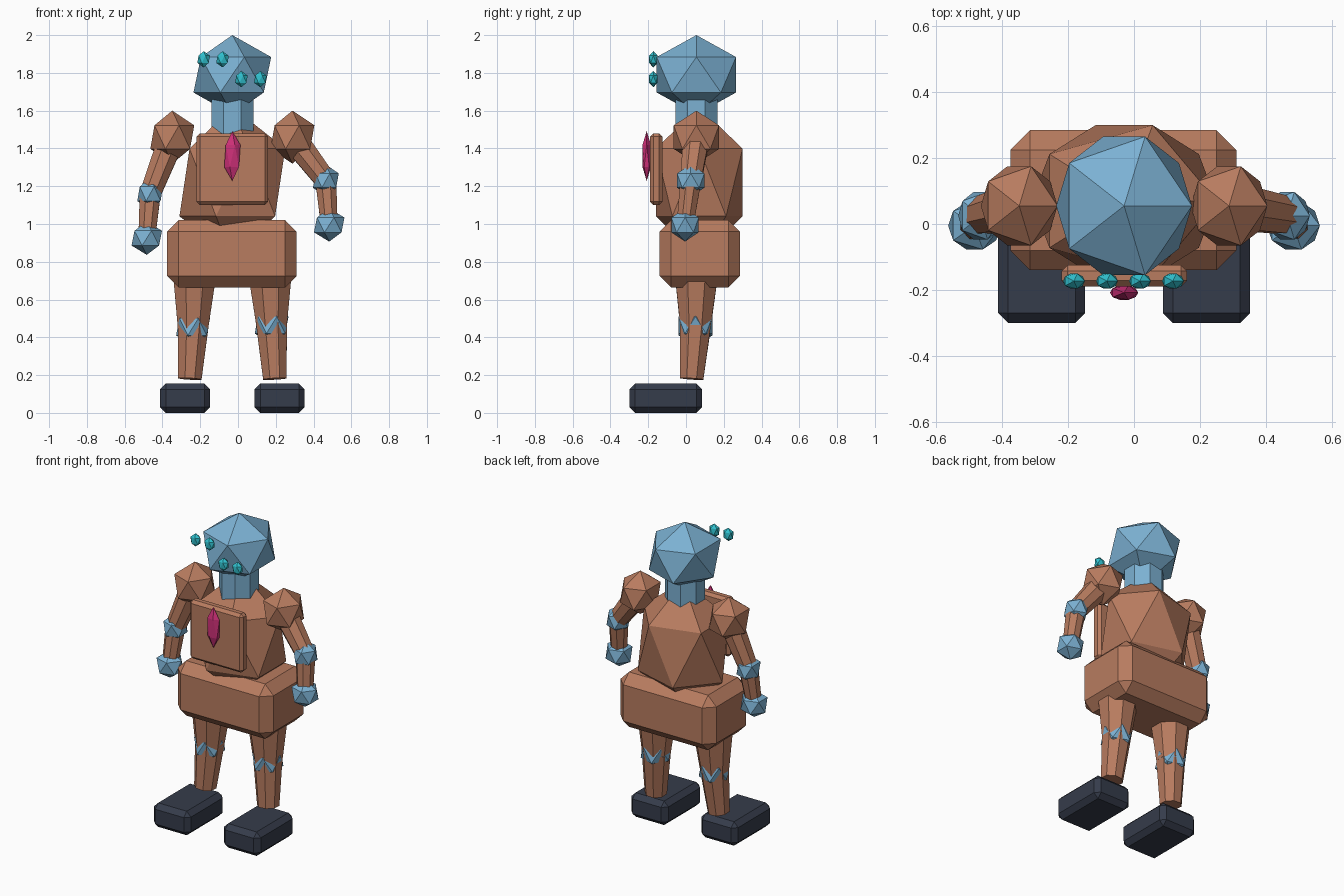
import bpy
import math
from mathutils import Matrix, Vector

if "Cube" in bpy.data.objects:
    bpy.data.objects.remove(bpy.data.objects["Cube"], do_unlink=True)


def material(name, rgb):
    mat = bpy.data.materials.new(name)
    mat.use_nodes = True
    color = (*rgb, 1)
    mat.diffuse_color = color
    mat.node_tree.nodes["Principled BSDF"].inputs["Base Color"].default_value = color
    return mat


CLAY = material("clay brown", (0.48, 0.2, 0.115))
BLUE = material("soft blue", (0.2, 0.44, 0.65))
SLATE = material("dark slate", (0.036, 0.045, 0.07))
PINK = material("gem pink", (0.62, 0.03, 0.19))
CYAN = material("eye cyan", (0.03, 0.53, 0.62))

MID = -0.03   # centre line of the body


def finish(name, mat):
    obj = bpy.context.object
    obj.name = obj.data.name = name
    obj.data.materials.clear()
    obj.data.materials.append(mat)
    return obj


def faceted_ball(name, center, radii, mat):
    """Twenty-sided ball, stretched along each axis."""
    bpy.ops.mesh.primitive_ico_sphere_add(subdivisions=1, radius=1, location=center)
    obj = finish(name, mat)
    obj.data.transform(Matrix.Diagonal((*radii, 1)))
    return obj


def chamfered_box(name, low, high, bevel, mat):
    low, high = Vector(low), Vector(high)
    bpy.ops.mesh.primitive_cube_add(size=1, location=(low + high) / 2)
    obj = finish(name, mat)
    obj.data.transform(Matrix.Diagonal((*(high - low), 1)))
    mod = obj.modifiers.new("chamfer", 'BEVEL')
    mod.width, mod.segments = bevel, 1
    return obj


def limb(name, start, end, r_start, r_end, mat):
    """Eight-sided tapered tube between two points."""
    start, end = Vector(start), Vector(end)
    axis = end - start
    bpy.ops.mesh.primitive_cone_add(vertices=8, radius1=r_start, radius2=r_end,
                                    depth=axis.length, location=(start + end) / 2)
    obj = finish(name, mat)
    turn = Vector((0, 0, -1)).rotation_difference(axis).to_matrix().to_4x4()
    flip = Matrix.Rotation(math.pi, 4, 'X')
    obj.data.transform(turn @ flip @ Matrix.Rotation(math.pi / 8, 4, 'Z'))
    return obj


# Head, neck and torso
faceted_ball("head", (MID, 0.055, 1.79), (0.23, 0.247, 0.21), BLUE)
limb("neck", (MID, 0.055, 1.7), (MID, 0.055, 1.45), 0.12, 0.12, BLUE)
faceted_ball("torso", (MID, 0.07, 1.22), (0.313, 0.27, 0.4), CLAY)
chamfered_box("pelvis", (-0.375, -0.14, 0.665), (0.31, 0.285, 1.02), 0.06, CLAY)

# Chest plate with gem
chamfered_box("chest_plate", (-0.22, -0.19, 1.1), (0.16, -0.125, 1.48), 0.018, CLAY)
faceted_ball("chest_gem", (MID, -0.208, 1.36), (0.048, 0.026, 0.132), PINK)

# Eyes, in two stepped pairs
for i in range(4):
    faceted_ball(f"eye_{i + 1}", (-0.182 + 0.1 * i, -0.173, 1.872 if i < 2 else 1.767),
                 (0.037, 0.027, 0.043), CYAN)

# Arms and legs
for side, s, elbow_z, hand_z, knee_z in (("left", 1, 1.23, 0.995, 0.465),
                                         ("right", -1, 1.16, 0.925, 0.455)):
    shoulder = (MID + s * 0.318, 0.055, 1.46)
    elbow = (MID + s * 0.495 if s > 0 else MID - 0.435, 0.025, elbow_z)
    hand = (MID + s * 0.513 if s > 0 else MID - 0.453, -0.005, hand_z)
    faceted_ball(side + "_shoulder", shoulder, (0.13, 0.141, 0.14), CLAY)
    limb(side + "_upper_arm", shoulder, elbow, 0.076, 0.06, CLAY)
    faceted_ball(side + "_elbow", elbow, (0.076, 0.085, 0.085), BLUE)
    limb(side + "_forearm", elbow, hand, 0.06, 0.048, CLAY)
    faceted_ball(side + "_hand", hand, (0.09, 0.085, 0.088), BLUE)

    hip = (MID + s * 0.2, 0.055, 0.72)
    knee = (MID + s * 0.208, 0.05, knee_z)
    ankle = (MID + s * 0.225, 0.03, 0.18)
    limb(side + "_thigh", hip, knee, 0.122, 0.088, CLAY)
    faceted_ball(side + "_knee", knee, (0.1, 0.106, 0.1), BLUE)
    limb(side + "_shin", knee, ankle, 0.088, 0.067, CLAY)
    x = MID + s * 0.25
    chamfered_box(side + "_foot", (x - 0.132, -0.3, 0), (x + 0.132, 0.085, 0.155),
                  0.03, SLATE)
